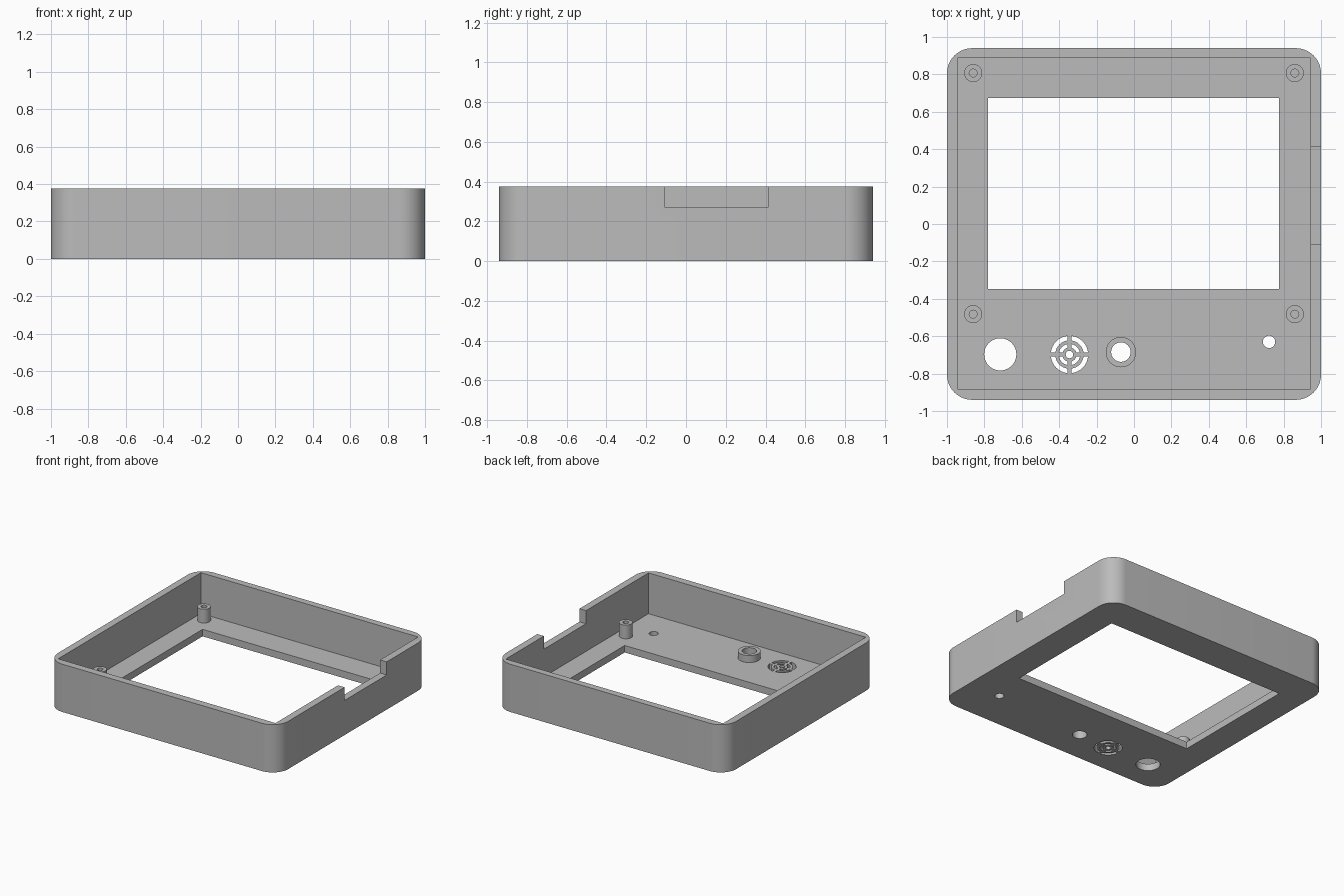
import bpy, bmesh
from math import sin, cos, asin, pi, tau, radians

start = bpy.data.objects.get("Cube")
if start:
    bpy.data.objects.remove(start, do_unlink=True)

HEIGHT, FLOOR = 0.375, 0.055

grey = bpy.data.materials.new("plain grey")
grey.use_nodes = True
grey.diffuse_color = (0.5, 0.5, 0.5, 1)
grey.node_tree.nodes["Principled BSDF"].inputs["Base Color"].default_value = grey.diffuse_color


def make_object(name, bm):
    bmesh.ops.recalc_face_normals(bm, faces=bm.faces)
    mesh = bpy.data.meshes.new(name)
    bm.to_mesh(mesh)
    bm.free()
    mesh.materials.append(grey)
    obj = bpy.data.objects.new(name, mesh)
    bpy.context.collection.objects.link(obj)
    return obj


def activate(obj):
    bpy.ops.object.select_all(action='DESELECT')
    obj.select_set(True)
    bpy.context.view_layer.objects.active = obj


def smooth(obj):
    activate(obj)
    bpy.ops.object.shade_smooth_by_angle(angle=radians(30))


def arc(x, y, r, a0, a1, n):
    return [(x + r * cos(a0 + (a1 - a0) * i / n), y + r * sin(a0 + (a1 - a0) * i / n))
            for i in range(n + 1)]


def circle(x, y, r, n=40):
    return arc(x, y, r, 0, tau, n)[:-1]


def rect(x0, x1, y0, y1):
    return [(x0, y0), (x1, y0), (x1, y1), (x0, y1)]


def prism(name, outline, z0, z1):
    bm = bmesh.new()
    face = bm.faces.new([bm.verts.new((x, y, z0)) for x, y in outline])
    top = bmesh.ops.extrude_face_region(bm, geom=[face])["geom"]
    bmesh.ops.translate(bm, vec=(0, 0, z1 - z0),
                        verts=[v for v in top if isinstance(v, bmesh.types.BMVert)])
    return make_object(name, bm)


def cut(target, outline, z0=-0.1, z1=0.12):
    cutter = prism("cutter", outline, z0, z1)
    cutter.hide_render = True
    mod = target.modifiers.new("cut", 'BOOLEAN')
    mod.operation, mod.solver, mod.object = 'DIFFERENCE', 'EXACT', cutter
    activate(target)
    bpy.ops.object.modifier_apply(modifier=mod.name)
    bpy.data.objects.remove(cutter, do_unlink=True)


def tube(name, x, y, r_out, r_in, z0, z1):
    # Open-bottomed sleeve standing on the floor
    bm = bmesh.new()
    loops = [[bm.verts.new((px, py, z)) for px, py in circle(x, y, r)]
             for r, z in ((r_out, z0), (r_out, z1), (r_in, z1), (r_in, z0))]
    for a, b in zip(loops, loops[1:]):
        for i in range(len(a)):
            j = (i + 1) % len(a)
            bm.faces.new((a[i], a[j], b[j], b[i]))
    smooth(make_object(name, bm))


# Case: rounded block, hollowed from above with square inner corners
R = 0.135
outline = []
for k, (sx, sy) in enumerate(((1, 1), (-1, 1), (-1, -1), (1, -1))):
    outline += arc(sx * (1 - R), sy * (0.94 - R), R, k * pi / 2, (k + 1) * pi / 2, 14)
case = prism("case", outline, 0, HEIGHT)
cut(case, rect(-0.943, 0.943, -0.882, 0.887), FLOOR, 1)

# Side wall notch and screen window
cut(case, rect(0.9, 1.1, -0.107, 0.415), 0.272, 1)
cut(case, rect(-0.78, 0.775, -0.347, 0.675))

# Round holes: large button, boss hole, small indicator
for x, y, r in ((-0.715, -0.697, 0.086), (-0.07, -0.685, 0.052), (0.722, -0.63, 0.033)):
    cut(case, circle(x, y, r))

# Sound grille: centre hole and two rings of slots split by a cross
GX, GY, BAR = -0.345, -0.698, 0.011
cut(case, circle(GX, GY, 0.02))
for r_in, r_out in ((0.038, 0.057), (0.076, 0.1)):
    for k in range(4):
        a = k * pi / 2
        e, f = asin(BAR / r_out), asin(BAR / r_in)
        cut(case, arc(GX, GY, r_out, a + e, a + pi / 2 - e, 8)
            + arc(GX, GY, r_in, a + pi / 2 - f, a + f, 8))
smooth(case)

# Screw posts and the ring boss
for side, x in (("left", 0.86), ("right", -0.86)):
    for end, y in (("back", 0.807), ("front", -0.482)):
        tube(f"{end}_{side}_post", x, y, 0.048, 0.021, FLOOR, 0.163)
tube("ring_boss", -0.07, -0.685, 0.081, 0.052, FLOOR, 0.11)
